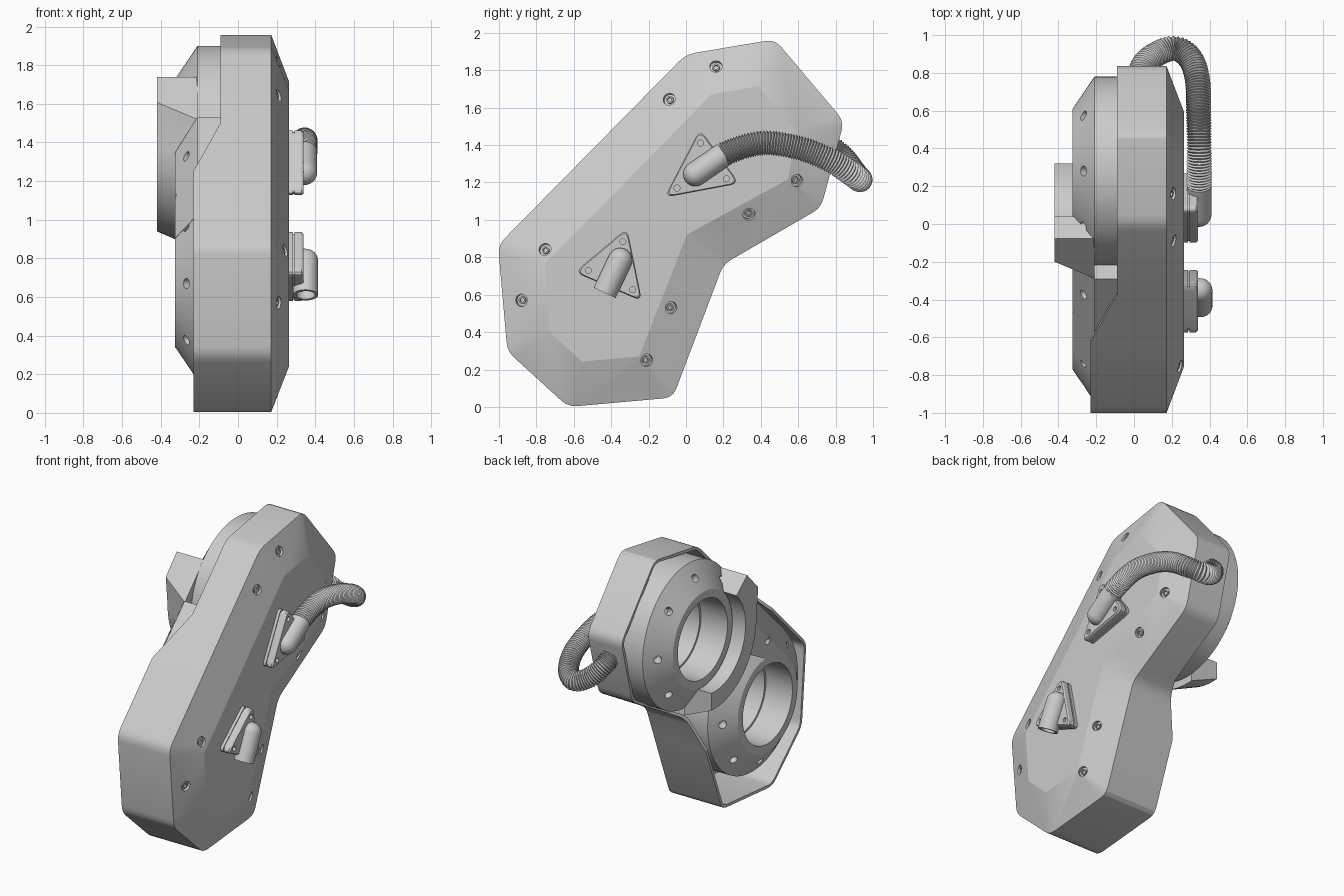
import bpy, bmesh, math
from mathutils import Vector as V
from mathutils.bvhtree import BVHTree

if "Cube" in bpy.data.objects:
    bpy.data.objects.remove(bpy.data.objects["Cube"])

UP, LOW = (0.28, 1.40), (-0.44, 0.67)      # ring centres (y, z)
K = math.sqrt(0.5)


def ab(a, b, c=(-0.08, 1.035)):
    """Point a along / b across the line joining the ring centres."""
    return (c[0] + (a - b) * K, c[1] + (a + b) * K)


def at(x, pts):
    return [V((x, y, z)) for y, z in pts]


def loft(name, loops, closed=False):
    bm = bmesh.new()
    rows = [[bm.verts.new(p) for p in l] for l in loops]
    n = len(rows[0])
    pairs = list(zip(rows, rows[1:])) + ([(rows[-1], rows[0])] if closed else [])
    for p, q in pairs:
        for i in range(n):
            j = (i + 1) % n
            bm.faces.new((p[i], p[j], q[j], q[i]))
    if not closed:
        bm.faces.new(rows[0])
        bm.faces.new(rows[-1])
    bmesh.ops.remove_doubles(bm, verts=bm.verts, dist=1e-4)
    bmesh.ops.recalc_face_normals(bm, faces=bm.faces)
    me = bpy.data.meshes.new(name)
    bm.to_mesh(me)
    bm.free()
    ob = bpy.data.objects.new(name, me)
    bpy.context.collection.objects.link(ob)
    return ob


def ring(c, d, r, n):
    q = V(d).to_track_quat('Z', 'Y')
    return [V(c) + q @ V((r * math.cos(t), r * math.sin(t), 0))
            for t in (2 * math.pi * i / n for i in range(n))]


def turned(name, c, d, prof, n=32, closed=False):
    """Surface of revolution: prof is (radius, distance along d)."""
    d = V(d).normalized()
    return loft(name, [ring(V(c) + d * h, d, r, n) for r, h in prof], closed)


def activate(ob):
    bpy.ops.object.select_all(action='DESELECT')
    ob.select_set(True)
    bpy.context.view_layer.objects.active = ob


def cut(ob, holes):
    """Drill (centre, axis, radius, half length) holes."""
    for c, d, r, h in holes:
        k = turned("cutter", c, d, [(r, -h), (r, h)], 20)
        k.hide_render = True
        m = ob.modifiers.new("hole", 'BOOLEAN')
        m.object, m.operation, m.solver = k, 'DIFFERENCE', 'EXACT'
        activate(ob)
        bpy.ops.object.modifier_apply(modifier=m.name)
        bpy.data.objects.remove(k)


def rounded(pts, r, n=4, sharp=()):
    out = []
    for i, p in enumerate(pts):
        p, a, b = V(p), V(pts[i - 1]), V(pts[(i + 1) % len(pts)])
        if i in sharp:
            out.append(tuple(p))
            continue
        s, e = p + (a - p).normalized() * r, p + (b - p).normalized() * r
        for k in range(n):
            t = k / (n - 1)
            out.append(tuple(s * (1 - t) ** 2 + p * 2 * t * (1 - t) + e * t * t))
    return out


def inset(pts, d):
    """Inward offset of a clockwise outline."""
    out = []
    for i, p in enumerate(pts):
        p = V(p)
        e, f = (p - V(pts[i - 1])).normalized(), (V(pts[(i + 1) % len(pts)]) - p).normalized()
        m = V((e.y, -e.x)) + V((f.y, -f.x))
        out.append(tuple(p + m * (2 * d / m.length_squared)))
    return out


# --- housing: open-backed shell with stepped rim and faceted front ---
outer = [(-1.005, .865), (0, 1.885), (.475, 1.965), (.845, 1.527), (.722, 1.065),
         (.2, .763), (-.07, .05), (-.63, 0), (-.955, .297)]
front = [(-.754, .762), (.134, 1.67), (.385, 1.714), (.593, 1.473), (.545, 1.217),
         (.005, .922), (-.25, .27), (-.556, .243), (-.727, .398)]


def along(p):
    return (p[0] + .08 + p[1] - 1.035) * K


A0, A1 = -.23, .12                          # the rim steps between these
pts, fr, extra = [], [], set()
for i in range(9):
    p, q, f, g = (V(s) for s in (outer[i], outer[(i + 1) % 9], front[i], front[(i + 1) % 9]))
    pts.append(tuple(p))
    fr.append([tuple(f)] * 4)
    ts = [(s - along(p)) / (along(q) - along(p)) for s in (A0, A1)]
    for t in sorted(t for t in ts if 0 < t < 1):
        extra.add(len(pts))
        pts.append(tuple(p.lerp(q, t)))
        fr.append([tuple(f.lerp(g, t))])


def rim(loop):
    return [V((-.23 + .14 * min(1, max(0, (along(p) - A0) / (A1 - A0))), *p)) for p in loop]


edge, inner = rounded(pts, .05, 4, extra), rounded(inset(pts, .02), .04, 4, extra)
housing = loft("housing", [at(.14, inner), rim(inner), rim(edge), at(.172, edge),
                           at(.265, [p for group in fr for p in group])])

# --- recessed bolts on the sloped front border ---
tree = BVHTree.FromObject(housing, bpy.context.evaluated_depsgraph_get())
sockets = []
for y, z in [(.16, 1.82), (-.09, 1.645), (.593, 1.21), (.337, 1.03),
             (-.08, .53), (-.21, .25), (-.88, .57), (-.754, .842)]:
    hit, nor, _, _ = tree.ray_cast(V((2, y, z)), V((-1, 0, 0)))
    sockets.append((hit, nor, .033, .022))
    turned("housing_bolt", hit, nor, [(.02, -.03), (.02, -.008), (.012, -.008), (.012, -.02)], 16)
cut(housing, sockets)

# --- two drive rings with conical, drilled flanges ---


def flange_holes(c):
    res = []
    for i in range(8):
        t = i * math.pi / 4
        u = V((0, math.cos(t), math.sin(t)))
        res.append((V((-.2675, *c)) + u * .415, u * .115 + V((-.17, 0, 0)), .027, .07))
    return res


for name, c in (("upper_ring", UP), ("lower_ring", LOW)):
    r = turned(name, (0, *c), (1, 0, 0),
               [(.26, .145), (.26, -.12), (.275, -.12), (.275, -.325),
                (.33, -.325), (.5, -.21), (.5, .145)], 96, True)
    cut(r, flange_holes(c))

# --- tangent wing carrying the lower flange up to the bridge ---
wing = loft("lower_ring_wing", [
    at(.1, [ab(-.513, .3), ab(-.513, .5), ab(.2, .5), ab(.2, .2), ab(-.2, .2)]),
    at(-.21, [ab(-.513, .3), ab(-.513, .5), ab(.2, .5), ab(.2, .2), ab(-.2, .2)]),
    at(-.325, [ab(-.513, .29), ab(-.513, .33), ab(.115, .33), ab(.115, .1), ab(-.22, .2)])])
n45 = V((0, -K, K)) * .115 + V((-.17, 0, 0))
cut(wing, [flange_holes(LOW)[2], (V((-.2675, *ab(0, .415))), n45, .027, .06)])

# --- raised crescent bridge around the upper ring ---


def crescent(x, ro, tip):
    def arc(r, t0, t1, n=24):
        ts = [math.radians(t0 + (t1 - t0) * i / (n - 1)) for i in range(n)]
        return [(UP[0] + r * math.cos(t), UP[1] + r * math.sin(t)) for t in ts]
    s = math.degrees(math.asin(.04 / ro))
    s2 = math.degrees(math.asin(.04 / .34))
    return at(x, arc(ro, -90 + s, -180) + [ab(*tip), ab(.5, .497)] + arc(.34, -225, -90 + s2))


loft("bridge", [crescent(-.42, .46, (.32, .49)), crescent(-.21, .55, (.195, .49))])

# --- triangular connector plates with elbows ---


def connector(name, tri, start, end, r=.065):
    c = sum((V(p) for p in tri), V((0, 0))) / 3
    shape = rounded(tri, .05, 6)

    def s(k):
        return [tuple(c + (V(p) - c) * k) for p in shape]
    plate = loft(name + "_plate", [at(.25, s(1)), at(.285, s(1)), at(.285, s(.95)), at(.293, s(.95)),
                                   at(.293, s(1)), at(.328, s(1)), at(.338, s(.95))])
    cut(plate, [(V((.34, *(c + (V(p) - c) * .66))), (1, 0, 0), .016, .03) for p in tri])
    a, b = V(start), V(end)
    L = (b - a).length
    prof = [(max(r * math.sin(t), .001), -r * math.cos(t)) for t in (i * math.pi / 20 for i in range(11))]
    turned(name + "_elbow", a, b - a, prof + [(r, L), (r * .75, L), (r * .75, L - .06)])
    turned(name + "_neck", (.3, a.y, a.z), (1, 0, 0), [(r, 0), (r, a.x - .3)])


connector("upper_connector", [(.075, 1.485), (.285, 1.195), (-.115, 1.12)],
          (.345, .05, 1.245), (.345, .205, 1.352))
connector("lower_connector", [(-.315, .955), (-.235, .565), (-.595, .72)],
          (.35, -.352, .785), (.35, -.435, .61))

# --- ribbed hose from the upper elbow round to the housing's back wall ---
key = [V(p) for p in [(.345, .1, 1.28), (.345, .2, 1.35), (.345, .4, 1.41), (.342, .6, 1.385),
                      (.335, .77, 1.32), (.295, .88, 1.25), (.215, .93, 1.215), (.12, .90, 1.25),
                      (.05, .84, 1.33), (.03, .76, 1.40), (.03, .66, 1.48)]]
path = []
for i in range(1, len(key) - 2):
    p0, p1, p2, p3 = key[i - 1:i + 3]
    for k in range(40):
        t = k / 40
        path.append(.5 * (2 * p1 + (p2 - p0) * t + (2 * p0 - 5 * p1 + 4 * p2 - p3) * t * t
                          + (3 * p1 - p0 - 3 * p2 + p3) * t ** 3))
dist = [0]
for p, q in zip(path, path[1:]):
    dist.append(dist[-1] + (q - p).length)
N, j, hose = 160, 0, []
for i in range(N + 1):
    want = dist[-1] * i / N
    while j < len(dist) - 2 and dist[j + 1] < want:
        j += 1
    p = path[j].lerp(path[j + 1], (want - dist[j]) / (dist[j + 1] - dist[j]))
    hose.append(ring(p, path[j + 1] - path[j], .067 if i % 2 else .056, 24))
for i in range(1, len(hose)):               # keep neighbouring rings aligned
    prev = hose[i - 1]
    k = min(range(24), key=lambda s: (hose[i][s] - prev[0]).length)
    hose[i] = hose[i][k:] + hose[i][:k]
loft("hose", hose)

# --- smooth the curved surfaces, keep real edges sharp ---
for ob in list(bpy.context.scene.objects):
    activate(ob)
    bpy.ops.object.shade_smooth_by_angle(angle=math.radians(20))
